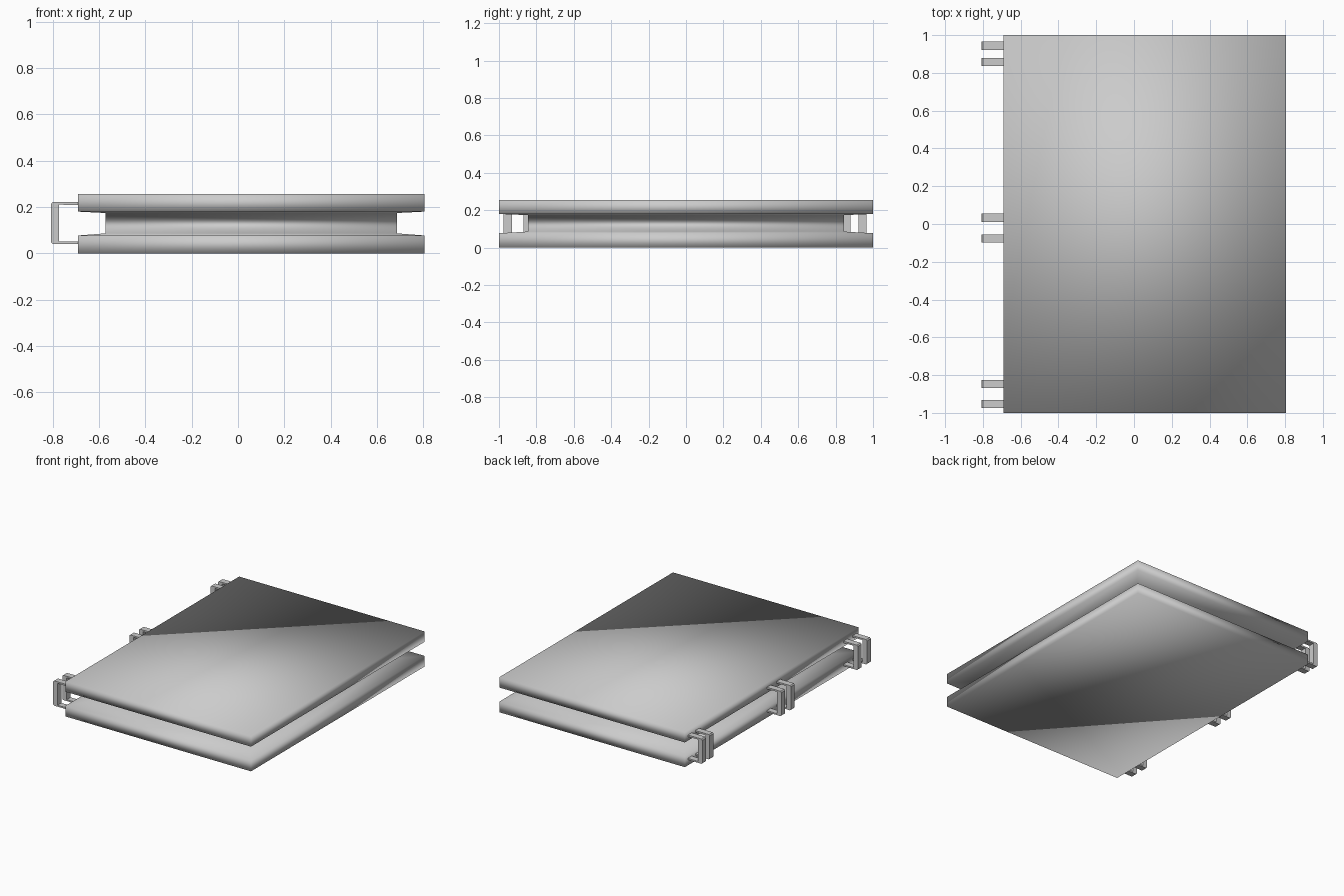
import bpy, bmesh

if "Cube" in bpy.data.objects:
    bpy.data.objects.remove(bpy.data.objects["Cube"])


def finish(bm, name):
    bmesh.ops.recalc_face_normals(bm, faces=bm.faces)
    mesh = bpy.data.meshes.new(name)
    bm.to_mesh(mesh)
    bm.free()
    obj = bpy.data.objects.new(name, mesh)
    bpy.context.collection.objects.link(obj)
    return obj


# Covers and recessed page block: stacked rectangular loops (half x, half y, z)
CX = 0.057
FULL, PAGE = (0.748, 1.0), (0.63, 0.845)
levels = [(FULL, 0.0), (FULL, 0.077), (PAGE, 0.086),
          (PAGE, 0.174), (FULL, 0.18), (FULL, 0.255)]
bm = bmesh.new()
loops = []
for (hx, hy), z in levels:
    loops.append([bm.verts.new((CX + sx * hx, sy * hy, z))
                  for sx, sy in ((-1, -1), (1, -1), (1, 1), (-1, 1))])
for a, b in zip(loops, loops[1:]):
    for i in range(4):
        j = (i + 1) % 4
        bm.faces.new((a[i], a[j], b[j], b[i]))
bm.faces.new(loops[0])
bm.faces.new(loops[-1])
for f in bm.faces:
    f.smooth = True
finish(bm, "covers_and_pages")

# Binding ring: C-shaped profile in the xz plane, extruded along y
PROFILE = [(-0.68, 0.04), (-0.80, 0.04), (-0.807, 0.047), (-0.807, 0.213),
           (-0.80, 0.221), (-0.68, 0.221), (-0.68, 0.208), (-0.772, 0.21),
           (-0.772, 0.05), (-0.68, 0.052)]


def ring(name, y, width=0.044):
    bm = bmesh.new()
    face = bm.faces.new([bm.verts.new((x, y - width / 2, z)) for x, z in PROFILE])
    out = bmesh.ops.extrude_face_region(bm, geom=[face])
    verts = [v for v in out["geom"] if isinstance(v, bmesh.types.BMVert)]
    bmesh.ops.translate(bm, verts=verts, vec=(0, width, 0))
    finish(bm, name)


# Three pairs of rings along the spine
for i, y in enumerate((-0.953, -0.847, -0.077, 0.033, 0.858, 0.943)):
    ring(f"binding_ring_{i + 1}", y)
